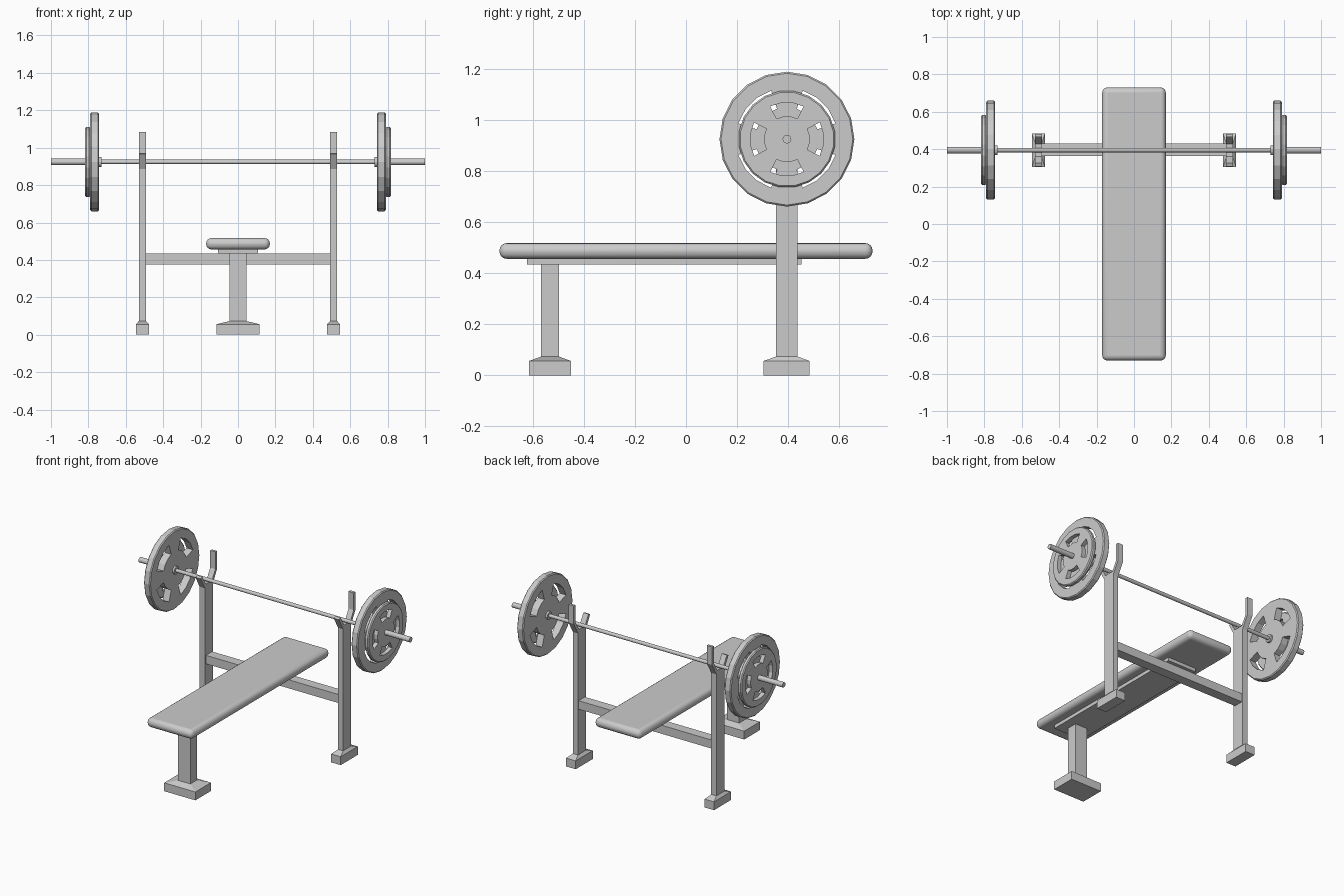
import bpy, bmesh
from math import sin, cos, pi
from mathutils import Matrix

if "Cube" in bpy.data.objects:
    bpy.data.objects.remove(bpy.data.objects["Cube"])

BAR_Y, BAR_Z = 0.395, 0.924


def finish(name, bm):
    bmesh.ops.recalc_face_normals(bm, faces=bm.faces)
    me = bpy.data.meshes.new(name)
    bm.to_mesh(me)
    bm.free()
    ob = bpy.data.objects.new(name, me)
    bpy.context.collection.objects.link(ob)
    return ob


def add_box(bm, x0, x1, y0, y1, z0, z1):
    m = Matrix.Translation(((x0 + x1) / 2, (y0 + y1) / 2, (z0 + z1) / 2))
    m = m @ Matrix.Diagonal((x1 - x0, y1 - y0, z1 - z0, 1))
    return bmesh.ops.create_cube(bm, size=1, matrix=m)["verts"]


def box(name, *dims):
    bm = bmesh.new()
    add_box(bm, *dims)
    return finish(name, bm)


def foot(name, cx, cy, hx, hy, tx, ty):
    """Block with a sloped top narrowing to the leg size (tx, ty)."""
    bm = bmesh.new()
    add_box(bm, cx - hx, cx + hx, cy - hy, cy + hy, 0, 0.056)
    top = max(bm.faces, key=lambda f: f.calc_center_median().z)
    cap = bmesh.ops.extrude_discrete_faces(bm, faces=[top])["faces"][0]
    for v in cap.verts:
        v.co.x = cx + (tx if v.co.x > cx else -tx)
        v.co.y = cy + (ty if v.co.y > cy else -ty)
        v.co.z = 0.073
    return finish(name, bm)


def rod(name, x0, x1, r, sides=12):
    bm = bmesh.new()
    m = Matrix.Translation(((x0 + x1) / 2, BAR_Y, BAR_Z)) @ Matrix.Rotation(pi / 2, 4, 'Y')
    bmesh.ops.create_cone(bm, cap_ends=True, segments=sides, radius1=r, radius2=r,
                          depth=abs(x1 - x0), matrix=m)
    return finish(name, bm)


def plate(name, side, x0, x1, scale, turn):
    """20-sided weight plate with four curved slots."""
    n, radii = 20, [0.012 / scale, 0.125, 0.2, 0.264]
    bm = bmesh.new()
    rings = []
    for r in radii:
        rings.append([bm.verts.new((side * x0,
                                    BAR_Y + r * scale * cos(2 * pi * i / n + turn),
                                    BAR_Z + r * scale * sin(2 * pi * i / n + turn)))
                      for i in range(n)])
    for k in range(3):
        for i in range(n):
            if k == 1 and i % 5 in (1, 2, 3):
                continue
            j = (i + 1) % n
            bm.faces.new((rings[k][i], rings[k][j], rings[k + 1][j], rings[k + 1][i]))
    ext = bmesh.ops.extrude_face_region(bm, geom=bm.faces[:], use_keep_orig=True)["geom"]
    for v in ext:
        if isinstance(v, bmesh.types.BMVert):
            v.co.x = side * x1

    # chamfer both rims
    def outer(v):
        return ((v.co.y - BAR_Y) ** 2 + (v.co.z - BAR_Z) ** 2) ** 0.5 > 0.25 * scale
    rim = [e for e in bm.edges if all(outer(v) for v in e.verts)
           and abs(e.verts[0].co.x - e.verts[1].co.x) < 1e-5]
    bmesh.ops.bevel(bm, geom=rim, offset=0.006, segments=1, affect='EDGES', profile=0.5)
    return finish(name, bm)


# padded seat
seat = box("seat", -0.17, 0.17, -0.73, 0.73, 0.456, 0.517)
mod = seat.modifiers.new("round", 'BEVEL')
mod.width, mod.segments = 0.028, 4
bpy.context.view_layer.objects.active = seat
seat.select_set(True)
bpy.ops.object.shade_smooth_by_angle()

# board, front leg and crossbar
box("seat_board", -0.107, 0.107, -0.622, 0.452, 0.433, 0.458)
box("front_leg", -0.045, 0.045, -0.567, -0.497, 0.07, 0.435)
foot("front_foot", 0, -0.532, 0.115, 0.082, 0.045, 0.035)
box("crossbar", -0.495, 0.495, 0.364, 0.43, 0.376, 0.433)

# bar
rod("bar", -0.76, 0.76, 0.012)

# upright outline in y, z: short front lip and tall rear prong
outline = [(0.352, 0.07), (0.437, 0.07), (0.437, 0.885), (0.482, 0.965), (0.482, 1.085),
           (0.464, 1.085), (0.464, 0.97), (0.428, 0.909), (0.362, 0.909),
           (0.326, 0.972), (0.308, 0.965), (0.352, 0.885)]

for side, tag in ((-1, "left"), (1, "right")):
    # upright with bar hook
    bm = bmesh.new()
    face = bm.faces.new([bm.verts.new((side * 0.492, y, z)) for y, z in outline])
    ext = bmesh.ops.extrude_face_region(bm, geom=[face], use_keep_orig=True)["geom"]
    for v in ext:
        if isinstance(v, bmesh.types.BMVert):
            v.co.x = side * 0.53
    finish(tag + "_upright", bm)
    foot(tag + "_rear_foot", side * 0.511, 0.394, 0.035, 0.09, 0.019, 0.043)

    # sleeve, collar and plates
    rod(tag + "_sleeve", side * 0.735, side * 1.0, 0.017)
    rod(tag + "_collar", side * 0.73, side * 0.744, 0.026)
    plate(tag + "_large_plate", side, 0.743, 0.79, 1.0, 0)
    plate(tag + "_small_plate", side, 0.79, 0.817, 0.72, pi / 4)
